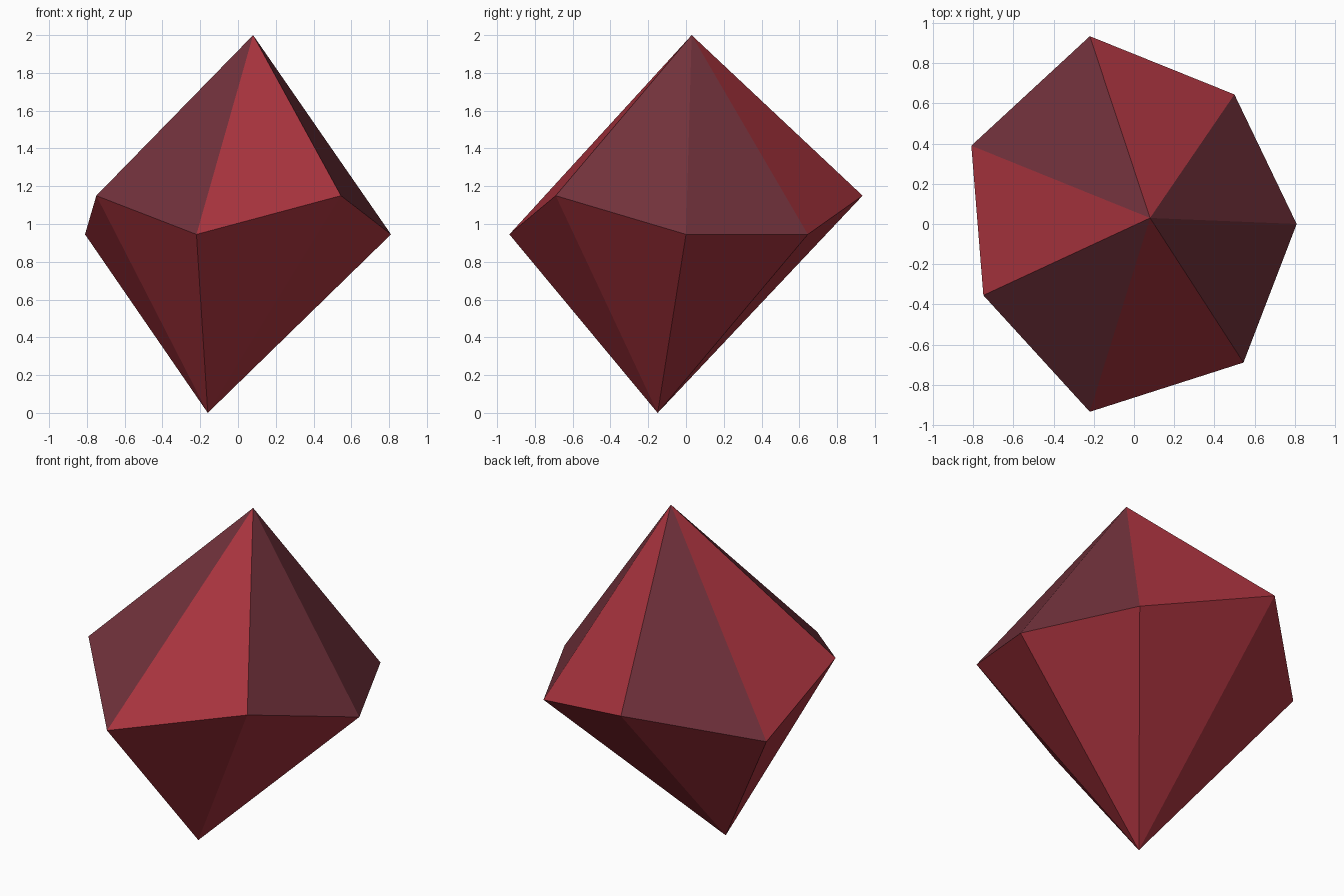
import bpy
import bmesh

default_cube = bpy.data.objects.get("Cube")
if default_cube:
    bpy.data.objects.remove(default_cube, do_unlink=True)


def make_material(name, colour):
    mat = bpy.data.materials.new(name)
    mat.use_nodes = True
    mat.diffuse_color = colour
    mat.node_tree.nodes["Principled BSDF"].inputs["Base Color"].default_value = colour
    return mat


red = make_material("deep red", (0.40, 0.034, 0.049, 1))
mauve = make_material("dusky mauve", (0.165, 0.031, 0.044, 1))

# Girdle of the gem, counter-clockwise from the front, at two heights
LOW, HIGH = 0.945, 1.15
girdle = [
    (-0.22, -0.935, LOW), (0.545, -0.69, HIGH), (0.81, 0.0, LOW),
    (0.50, 0.645, LOW), (-0.22, 0.935, HIGH), (-0.81, 0.39, LOW),
    (-0.75, -0.355, HIGH),
]
# Upper facets that take the duller colour
mauve_facets = {1, 2, 4, 6}

bm = bmesh.new()
ring = [bm.verts.new(p) for p in girdle]
crown_tip = bm.verts.new((0.08, 0.03, 2.0))
base_tip = bm.verts.new((-0.16, -0.15, 0.0))

# Fans of facets from the girdle to the two off-centre tips
for i, a in enumerate(ring):
    b = ring[(i + 1) % len(ring)]
    upper = bm.faces.new((a, b, crown_tip))
    upper.material_index = 1 if i in mauve_facets else 0
    bm.faces.new((b, a, base_tip))

bmesh.ops.recalc_face_normals(bm, faces=bm.faces)
mesh = bpy.data.meshes.new("gem")
bm.to_mesh(mesh)
bm.free()

mesh.materials.append(red)
mesh.materials.append(mauve)
gem = bpy.data.objects.new("gem", mesh)
bpy.context.collection.objects.link(gem)
